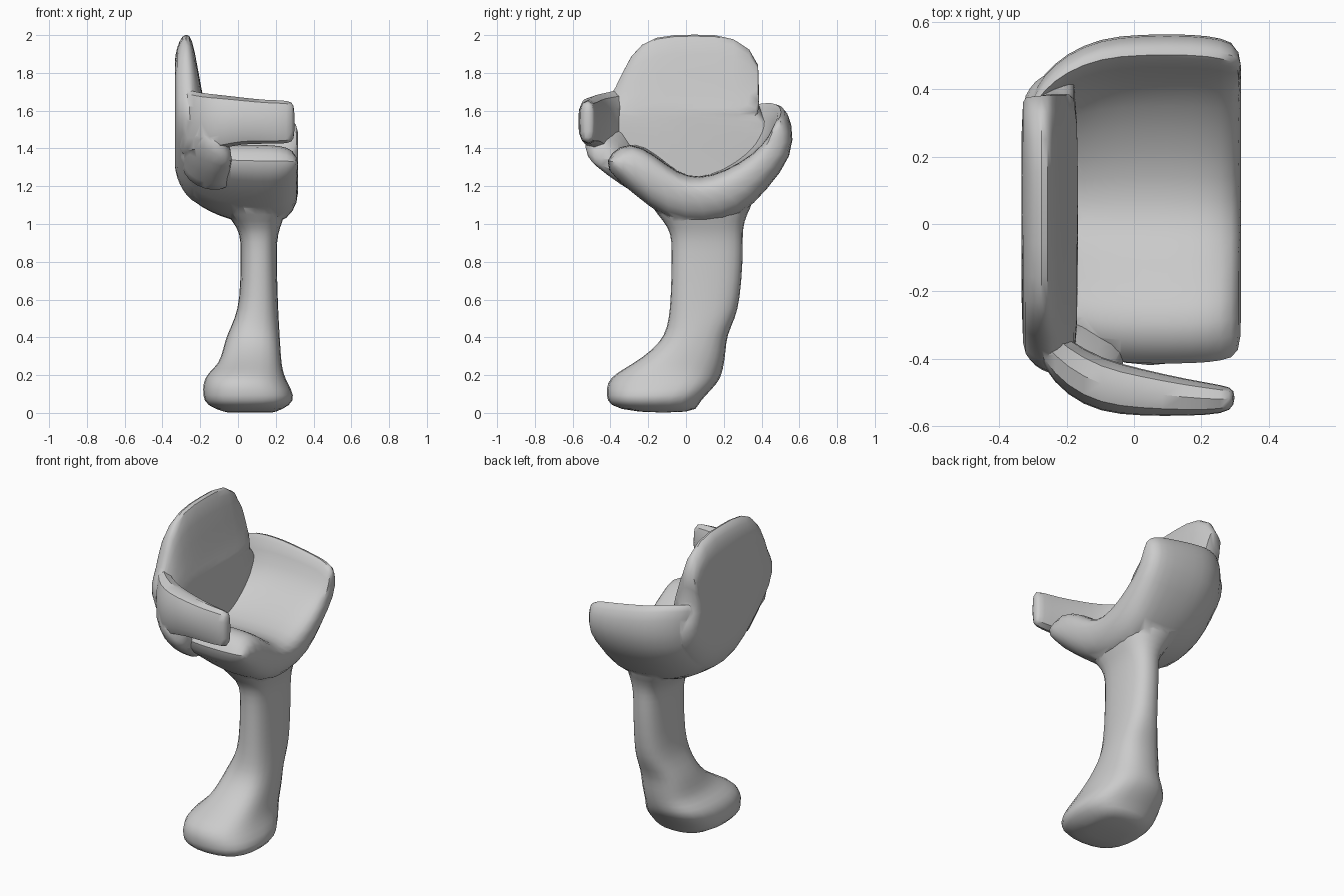
import bpy, bmesh, math

if "Cube" in bpy.data.objects:
    bpy.data.objects.remove(bpy.data.objects["Cube"])

grey = bpy.data.materials.new("light grey")
grey.use_nodes = True
grey.diffuse_color = (0.6, 0.6, 0.6, 1)
grey.node_tree.nodes["Principled BSDF"].inputs["Base Color"].default_value = grey.diffuse_color


def loft(name, rings):
    """Skin matching rings of points; each end is closed with a ladder of quads."""
    bm = bmesh.new()
    loops = [[bm.verts.new(p) for p in ring] for ring in rings]
    n = len(loops[0])
    for a, b in zip(loops, loops[1:]):
        for i in range(n):
            bm.faces.new((a[i], a[(i + 1) % n], b[(i + 1) % n], b[i]))
    for end in (loops[0], loops[-1]):
        for i in range(n // 2 - 1):
            bm.faces.new((end[i], end[i + 1], end[n - 2 - i], end[n - 1 - i]))
    bmesh.ops.recalc_face_normals(bm, faces=bm.faces)
    mesh = bpy.data.meshes.new(name)
    bm.to_mesh(mesh)
    bm.free()
    mesh.materials.append(grey)
    ob = bpy.data.objects.new(name, mesh)
    bpy.context.collection.objects.link(ob)
    ob.modifiers.new("soften", 'SUBSURF').levels = 1
    select(ob)
    bpy.ops.object.modifier_apply(modifier="soften")
    return ob


def select(ob):
    bpy.ops.object.select_all(action='DESELECT')
    ob.select_set(True)
    bpy.context.view_layer.objects.active = ob


# Trough-shaped seat, open at its left end
outer = [(0.52, 1.58), (0.565, 1.52), (0.57, 1.36), (0.43, 1.18), (0.29, 1.03),
         (0.1, 0.985), (-0.1, 1.01), (-0.28, 1.16), (-0.44, 1.29)]
inner = [(-0.4, 1.38), (-0.3, 1.44), (-0.17, 1.37), (-0.05, 1.27), (0.07, 1.24),
         (0.21, 1.28), (0.36, 1.37), (0.45, 1.47), (0.485, 1.58)]
# x, width scale, depth scale, rim lift, floor drop
seat_steps = ((-0.31, 0.66, 0.52, 0.06, 0), (-0.27, 0.79, 0.66, 0.06, 0),
              (-0.2, 0.9, 0.79, 0.07, 0), (-0.1, 0.98, 0.9, 0.05, 0), (0.02, 1, 0.98, 0.03, 0),
              (0.18, 1, 1, 0, 0), (0.26, 0.98, 0.94, -0.01, 0.01), (0.32, 0.94, 0.75, -0.03, 0.05))
seat_rings = []
for x, wide, deep, lift, drop in seat_steps:
    ring = [(x, y * wide, 1.45 + (z - 1.45) * (deep if z < 1.45 else 1)) for y, z in outer]
    ring += [(x, y * wide, z - drop) for y, z in inner]
    seat_rings.append([(x, y, z + lift if z > 1.47 else z) for x, y, z in ring])
seat = loft("seat", seat_rings)

# Tall side panel, rounded towards its outer face
panel = [(0.1, 1.0), (0.28, 1.04), (0.43, 1.18), (0.57, 1.36), (0.56, 1.54), (0.43, 1.63),
         (0.42, 1.86), (0.26, 2.01), (0.05, 2.01), (-0.17, 2.01), (-0.3, 1.91), (-0.43, 1.7),
         (-0.54, 1.64), (-0.56, 1.45), (-0.3, 1.18), (-0.1, 1.01)]
# x, width scale, upper scale, lower scale
panel_steps = ((-0.335, 0.6, 0.68, 0.45), (-0.325, 0.68, 0.84, 0.56), (-0.295, 0.76, 0.98, 0.68),
               (-0.255, 0.8, 1, 0.77), (-0.23, 0.8, 0.82, 0.8), (-0.19, 0.8, 0.3, 0.83),
               (-0.165, 0.78, 0.1, 0.83))
side_panel = loft("side_panel", [
    [(x, y * (w + (1 - w) * max(0, min(1, (z - 1.6) * 4))),
      1.55 + (z - 1.55) * (up if z > 1.55 else low)) for y, z in panel]
    for x, w, up, low in panel_steps])

# Tapering arm across the front: x, outer y, inner y, bottom, top
arm_steps = ((-0.315, -0.32, -0.24, 1.36, 1.72), (-0.27, -0.43, -0.28, 1.36, 1.72),
             (-0.2, -0.51, -0.34, 1.37, 1.7), (-0.1, -0.56, -0.4, 1.39, 1.69),
             (0.02, -0.57, -0.43, 1.42, 1.675), (0.15, -0.57, -0.46, 1.42, 1.66),
             (0.27, -0.565, -0.48, 1.42, 1.66), (0.3, -0.54, -0.49, 1.44, 1.64))
arm = loft("front_arm", [
    [(x, a, z0), (x, a, (z0 + z1) / 2), (x, a, z1), (x, b, z1), (x, b, (z0 + z1) / 2), (x, b, z0)]
    for x, a, b, z0, z1 in arm_steps])

# Web joining arm, panel and seat below the arm: x, outer y, inner y, bottom, top
web_steps = ((-0.31, -0.33, -0.2, 1.28, 1.56), (-0.26, -0.44, -0.24, 1.2, 1.56),
             (-0.18, -0.53, -0.28, 1.16, 1.55), (-0.1, -0.55, -0.3, 1.15, 1.5),
             (-0.03, -0.49, -0.32, 1.18, 1.42))
web = loft("arm_web", [
    [(x, b, z0 + 0.04), (x, a * 0.5, z0), (x, a * 0.8, z0 + 0.11), (x, a, z1 - 0.14),
     (x, a, z1 - 0.03), (x, a * 0.85, z1), (x, (a + b) / 2, z1 - 0.02), (x, b, z1 - 0.09)]
    for x, a, b, z0, z1 in web_steps])

# Leg and foot, as stacked rounded outlines: z, x range, y range
leg_steps = ((0.0, -0.06, 0.19, -0.28, 0.05), (0.04, -0.17, 0.28, -0.41, 0.06),
             (0.09, -0.185, 0.3, -0.42, 0.1), (0.16, -0.185, 0.26, -0.42, 0.17),
             (0.21, -0.16, 0.24, -0.37, 0.19), (0.26, -0.1, 0.23, -0.28, 0.2),
             (0.33, -0.08, 0.225, -0.18, 0.21), (0.41, -0.06, 0.22, -0.11, 0.215),
             (0.5, -0.015, 0.215, -0.09, 0.26), (0.6, 0.01, 0.21, -0.08, 0.285),
             (0.8, 0.015, 0.205, -0.075, 0.3), (0.91, 0.015, 0.205, -0.075, 0.3),
             (0.98, 0.0, 0.22, -0.09, 0.3), (1.05, -0.06, 0.25, -0.15, 0.32),
             (1.12, -0.11, 0.26, -0.2, 0.36), (1.17, -0.09, 0.23, -0.18, 0.34))


def rounded(z, x0, x1, y0, y1, count=12):
    ring = []
    for i in range(count):
        t = math.tau * (i + 0.5) / count
        c, s = (math.copysign(abs(v) ** 0.75, v) for v in (math.cos(t), math.sin(t)))
        ring.append(((x0 + x1) / 2 + c * (x1 - x0) / 1.93, (y0 + y1) / 2 + s * (y1 - y0) / 1.93, z))
    return ring


leg = loft("leg_and_foot", [rounded(*step) for step in leg_steps])

# Fuse the parts into one continuous body
select(seat)
for part in (side_panel, web, arm, leg):
    mod = seat.modifiers.new("fuse", 'BOOLEAN')
    mod.operation, mod.solver, mod.object = 'UNION', 'EXACT', part
    bpy.ops.object.modifier_apply(modifier="fuse")
    bpy.data.objects.remove(part)
seat.name = "seat_on_leg"
bpy.ops.object.shade_smooth_by_angle(angle=math.radians(40))
